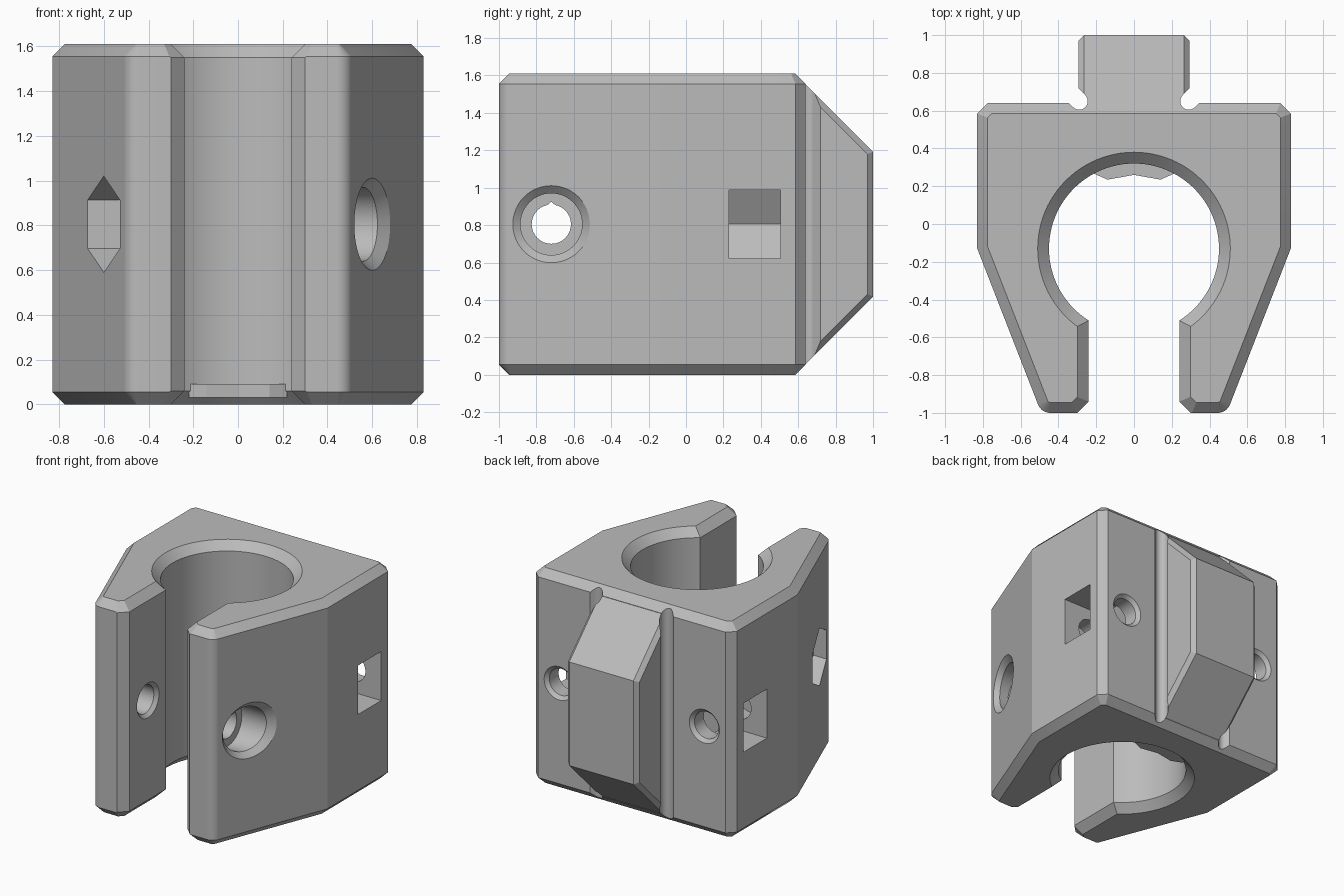
import bpy, bmesh
from math import sin, cos, pi, radians
from mathutils import Vector

H, C, MID = 1.61, 0.055, 0.805      # height, edge chamfer, hole height
BORE_Y, ARM_Y, NUT_X = -0.13, -0.72, 0.60

if "Cube" in bpy.data.objects:
    bpy.data.objects.remove(bpy.data.objects["Cube"], do_unlink=True)


def loft(name, rings):
    """Closed solid through rings of equal point count."""
    bm = bmesh.new()
    rows = [[bm.verts.new(p) for p in ring] for ring in rings]
    n = len(rows[0])
    for a, b in zip(rows, rows[1:]):
        for i in range(n):
            j = (i + 1) % n
            bm.faces.new((a[i], a[j], b[j], b[i]))
    bm.faces.new(rows[0][::-1])
    bm.faces.new(rows[-1])
    bmesh.ops.recalc_face_normals(bm, faces=bm.faces)
    mesh = bpy.data.meshes.new(name)
    bm.to_mesh(mesh)
    bm.free()
    obj = bpy.data.objects.new(name, mesh)
    bpy.context.collection.objects.link(obj)
    return obj


def inset(pts, d):
    """Mitred inward offset of a counter-clockwise outline."""
    out = []
    for i, p in enumerate(pts):
        p = Vector(p)
        e1 = (p - Vector(pts[i - 1])).normalized()
        e2 = (Vector(pts[(i + 1) % len(pts)]) - p).normalized()
        n1, n2 = Vector((-e1.y, e1.x)), Vector((-e2.y, e2.x))
        out.append(p + (n1 + n2) * d / (1 + n1.dot(n2)))
    return out


def prism(name, pts, levels, axis="z"):
    """Extrude an outline through (position, inset) levels."""
    place = {"z": lambda u, v, t: (u, v, t),
             "x": lambda u, v, t: (t, u, v),
             "y": lambda u, v, t: (u, t, v)}[axis]
    return loft(name, [[place(u, v, t) for u, v in inset(pts, d)] for t, d in levels])


def lathe(name, axis, u, v, levels, n=48, tip=0):
    """Round solid along an axis; tip raises the topmost point."""
    rings = []
    for t, r in levels:
        ring = []
        for i in range(n):
            a = 2 * pi * i / n
            s, c = r * sin(a), r * cos(a) + (tip if i == 0 else 0)
            ring.append({"x": (t, u + s, v + c), "y": (u + s, t, v + c),
                         "z": (u + s, v + c, t)}[axis])
        rings.append(ring)
    return loft(name, rings)


def combine(target, tool, operation="DIFFERENCE"):
    tool.hide_render = True
    mod = target.modifiers.new("combine", "BOOLEAN")
    mod.operation, mod.solver, mod.object = operation, "EXACT", tool
    bpy.context.view_layer.objects.active = target
    bpy.ops.object.modifier_apply(modifier=mod.name)
    bpy.data.objects.remove(tool, do_unlink=True)


def mirrored(half):
    """Close a right-hand outline, listed front to back, by mirroring it."""
    return half + [(-x, y) for x, y in reversed(half)]


# Clamp body with rounded arm tips and chamfered rims
tip_arc = [(0.443 + 0.07 * cos(radians(a)), -0.93 + 0.07 * sin(radians(a)))
           for a in [-90 + 68.6 * i / 8 for i in range(9)]]
outline = mirrored(tip_arc + [(0.83, BORE_Y), (0.83, 0.585), (0.775, 0.64)])
body = prism("clamp_body", outline, [(0, C), (C, 0), (H - C, 0), (H, C)])

# Wedge-ended mounting block on the back
block = [(0.585, 0.003), (1.0, 0.418), (1.0, 1.192), (0.585, 1.607)]
combine(body, prism("mount_block", block,
                    [(-0.295, 0.03), (-0.265, 0), (0.265, 0), (0.295, 0.03)], "x"), "UNION")

# Main bore and front slot, both flared at top and bottom
flare = 0.06
combine(body, lathe("bore_cutter", "z", 0, BORE_Y,
                    [(-flare, 0.57), (0, 0.51), (flare, 0.45),
                     (H - flare, 0.45), (H, 0.51), (H + flare, 0.57)], 96))
slot = mirrored([(0.40, -1.10), (0.30, -1.0), (0.24, -0.94), (0.24, -0.40)])
combine(body, prism("slot_cutter", slot,
                    [(-flare, -2 * flare), (flare, 0), (H - flare, 0), (H + flare, -2 * flare)]))

# Small stop lip at the bottom of the bore
lip = mirrored([(0, 0.26), (0.14, 0.235), (0.22, 0.27), (0.20, 0.42)])[:-1]
combine(body, prism("stop_lip", lip, [(0.03, 0), (0.09, 0)]), "UNION")

# Clamp screw: through hole, round head recess (left), hexagonal nut recess (right)
combine(body, lathe("screw_hole", "x", ARM_Y, MID, [(-0.9, 0.105), (0.9, 0.105)], 32, 0.015))
combine(body, lathe("hole_rims", "x", ARM_Y, MID,
                    [(-0.265, 0.105), (-0.215, 0.155), (0.215, 0.155), (0.265, 0.105)], 32))
combine(body, lathe("head_recess", "x", ARM_Y, MID, [(0.42, 0.165), (0.9, 0.165)]))
rim = lathe("head_rim", "x", ARM_Y, MID, [(-0.035, 0.165), (0.035, 0.235)])
for vert in rim.data.vertices:      # lean the rim along the slanted arm
    vert.co.x += 0.594 + 0.39 * (vert.co.y - ARM_Y)
combine(body, rim)
combine(body, lathe("nut_recess", "x", ARM_Y, MID, [(-0.9, 0.215), (-0.42, 0.215)], 6))

for s in (-1, 1):
    # Relief groove beside the block: a capsule opening diagonally outward
    capsule = []
    for i in range(25):
        a = radians(135 + 180 * i / 24)
        capsule.append((s * (0.29 + 0.045 * cos(a)), 0.65 + 0.045 * sin(a)))
    capsule += [(s * (0.49 + 0.032), 0.85 - 0.032), (s * (0.49 - 0.032), 0.85 + 0.032)]
    if s < 0:
        capsule.reverse()
    combine(body, prism("relief_groove", capsule, [(-0.1, 0), (H + 0.1, 0)]))

    # Rear screw hole and the side pocket for its nut
    combine(body, lathe("rear_hole", "y", s * NUT_X, MID,
                        [(0.10, 0.10), (0.615, 0.10), (0.665, 0.15)], 32))
    pocket = [(s * 0.385, MID), (s * 0.49, MID - 0.183), (s * 1.0, MID - 0.183),
              (s * 1.0, MID + 0.183), (s * 0.49, MID + 0.183)]
    if s < 0:
        pocket.reverse()
    combine(body, prism("nut_pocket", pocket, [(0.23, 0), (0.505, 0)], "y"))

# One plain grey material
grey = bpy.data.materials.new("light_grey")
grey.use_nodes = True
colour = (0.5, 0.5, 0.5, 1)
grey.diffuse_color = colour
grey.node_tree.nodes["Principled BSDF"].inputs["Base Color"].default_value = colour
body.data.materials.clear()
body.data.materials.append(grey)

# Smooth the curved walls only
bpy.ops.object.select_all(action="DESELECT")
body.select_set(True)
bpy.context.view_layer.objects.active = body
bpy.ops.object.shade_smooth_by_angle(angle=radians(16))
normals = body.modifiers.new("even_normals", "WEIGHTED_NORMAL")
normals.keep_sharp = True
